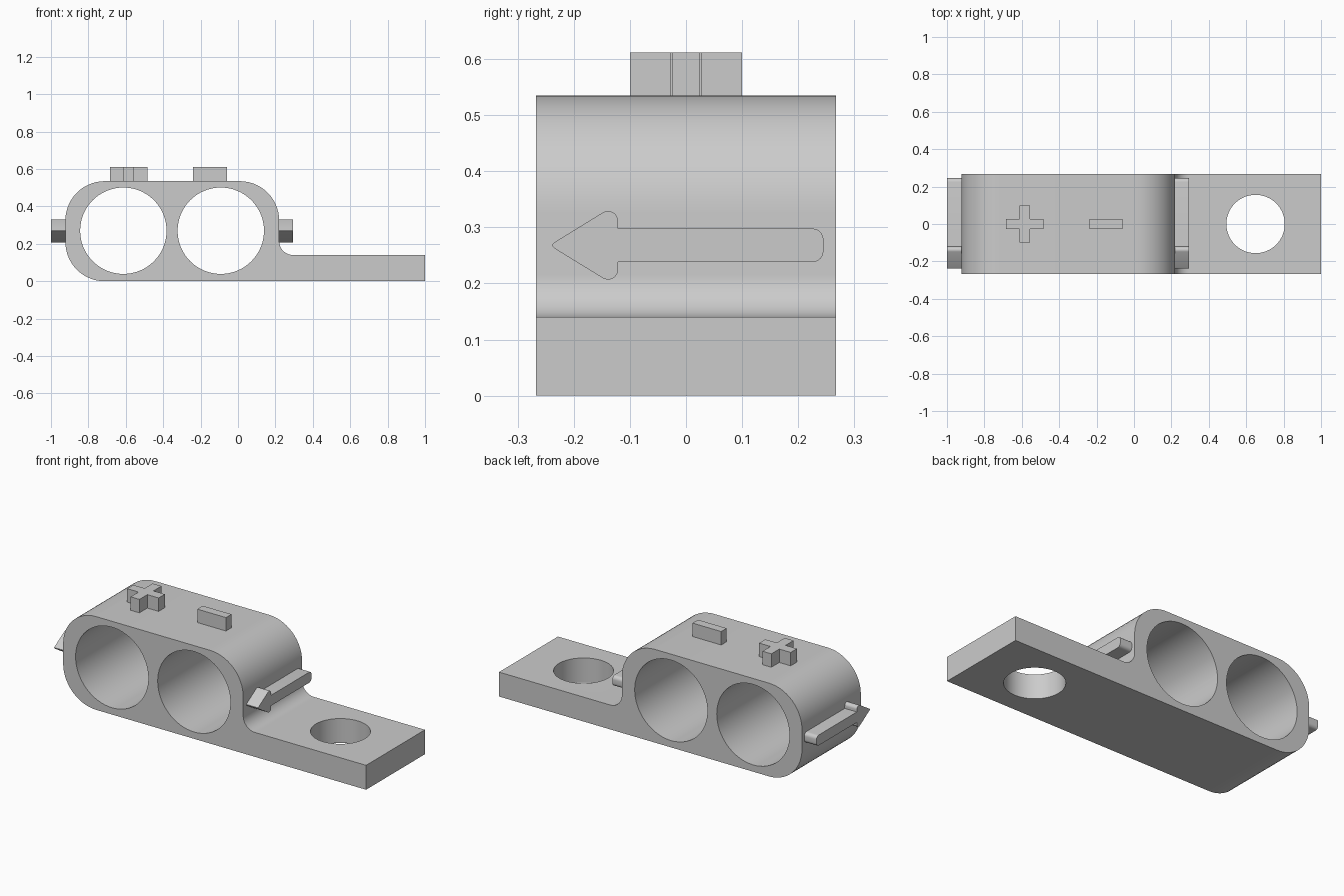
import bpy
import bmesh
from math import sin, cos, pi, radians
from mathutils import Vector

if "Cube" in bpy.data.objects:
    bpy.data.objects.remove(bpy.data.objects["Cube"])

grey = bpy.data.materials.new("plain grey")
grey.use_nodes = True
COLOUR = (0.6, 0.6, 0.6, 1)
grey.diffuse_color = COLOUR
grey.node_tree.nodes["Principled BSDF"].inputs["Base Color"].default_value = COLOUR


def arc(cx, cy, r, start, end, steps=14):
    angles = [radians(start + (end - start) * i / steps) for i in range(steps + 1)]
    return [(cx + r * cos(a), cy + r * sin(a)) for a in angles]


def prism(name, points, place, direction):
    """Extrude a flat outline along a direction."""
    bm = bmesh.new()
    face = bm.faces.new([bm.verts.new(place(*p)) for p in points])
    grown = bmesh.ops.extrude_face_region(bm, geom=[face], use_keep_orig=True)
    moved = [g for g in grown["geom"] if isinstance(g, bmesh.types.BMVert)]
    bmesh.ops.translate(bm, verts=moved, vec=Vector(direction))
    bmesh.ops.recalc_face_normals(bm, faces=bm.faces)
    mesh = bpy.data.meshes.new(name)
    bm.to_mesh(mesh)
    bm.free()
    mesh.materials.append(grey)
    obj = bpy.data.objects.new(name, mesh)
    bpy.context.collection.objects.link(obj)
    return obj


def activate(obj):
    bpy.ops.object.select_all(action="DESELECT")
    obj.select_set(True)
    bpy.context.view_layer.objects.active = obj


def smooth(obj):
    activate(obj)
    bpy.ops.object.shade_smooth_by_angle(angle=radians(25))


HALF, TOP, LEFT, RIGHT, R = 0.267, 0.535, -0.923, 0.22, 0.21
TAB, FILLET = 0.14, 0.075

# Rounded block with a flat mounting tab
outline = [(1, 0), (1, TAB)]
outline += arc(RIGHT + FILLET, TAB + FILLET, FILLET, 270, 180)
outline += arc(RIGHT - R, TOP - R, R, 0, 90)
outline += arc(LEFT + R, TOP - R, R, 90, 180)
outline += arc(LEFT + R, R, R, 180, 270)
body = prism("holder_body", outline, lambda x, z: (x, -HALF, z), (0, 2 * HALF, 0))

# Two round bores and the screw hole
cutters = [prism("bore_cutter", arc(x, 0.27, 0.231, 0, 360 * 63 / 64, 63),
                 lambda u, v: (u, -0.5, v), (0, 1, 0)) for x in (-0.613, -0.092)]
cutters.append(prism("screw_hole_cutter", arc(0.65, 0, 0.156, 0, 360 * 63 / 64, 63),
                     lambda u, v: (u, v, -0.1), (0, 0, 0.4)))
for cutter in cutters:
    cutter.hide_render = True
    activate(body)
    mod = body.modifiers.new("hole", "BOOLEAN")
    mod.operation = "DIFFERENCE"
    mod.solver = "EXACT"
    mod.object = cutter
    bpy.ops.object.modifier_apply(modifier=mod.name)
    bpy.data.objects.remove(cutter)
smooth(body)

# Raised arrows on both ends, pointing to the front
MID = 0.268
upper = arc(0.225, 0.01, 0.02, 0, 90, 6)
upper += [(-0.121, 0.03)]
upper += arc(-0.139, 0.043, 0.018, 0, 122, 8)
upper += [(-0.232, 0.007), (-0.238, 0.002)]
arrow = upper + [(y, -z) for y, z in reversed(upper)]
for name, start, depth in (("arrow_left", RIGHT - 0.01, 0.085),
                           ("arrow_right", LEFT + 0.01, -0.087)):
    smooth(prism(name, arrow, lambda y, z: (start, y, MID + z), (depth, 0, 0)))

# Raised plus and minus marks
A, B = 0.1, 0.028
plus = [(A, -B), (A, B), (B, B), (B, A), (-B, A), (-B, B),
        (-A, B), (-A, -B), (-B, -B), (-B, -A), (B, -A), (B, -B)]
minus = [(0.091, -0.025), (0.091, 0.025), (-0.091, 0.025), (-0.091, -0.025)]
for name, shape, cx in (("plus_mark", plus, -0.584), ("minus_mark", minus, -0.15)):
    prism(name, shape, lambda x, y: (cx + x, y, TOP - 0.01), (0, 0, 0.087))
